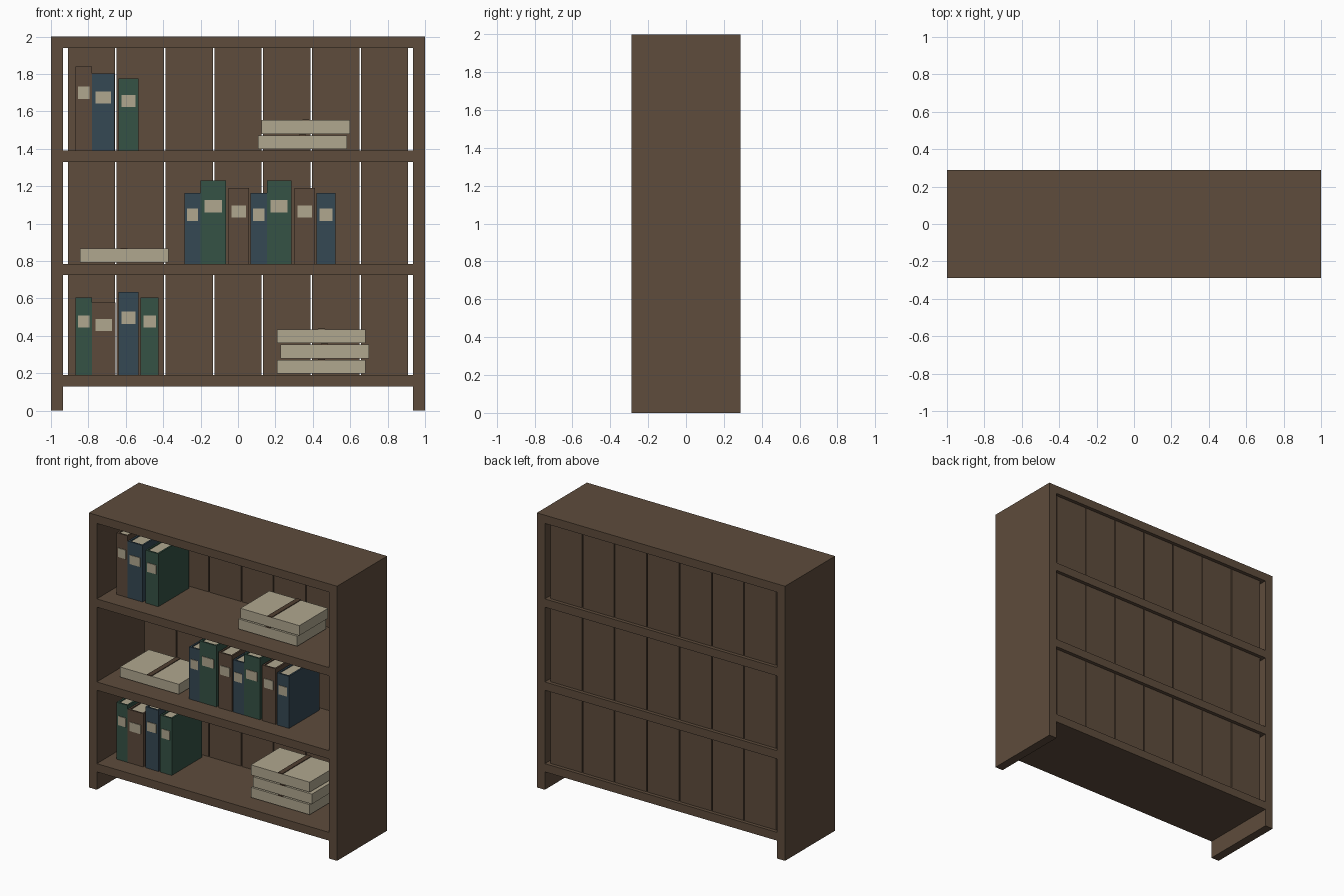
import bpy

cube = bpy.data.objects.get("Cube")
if cube:
    bpy.data.objects.remove(cube, do_unlink=True)


def material(name, srgb):
    """Flat colour from 0-255 values, converted to linear."""
    lin = [((c / 255 + 0.055) / 1.055) ** 2.4 for c in srgb]
    m = bpy.data.materials.new(name)
    m.use_nodes = True
    m.diffuse_color = (*lin, 1)
    bsdf = m.node_tree.nodes["Principled BSDF"]
    bsdf.inputs["Base Color"].default_value = (*lin, 1)
    bsdf.inputs["Roughness"].default_value = 0.9
    return m


wood = material("dark wood", (94, 76, 60))
brown = material("brown leather", (92, 74, 59))
blue = material("blue cloth", (53, 72, 84))
green = material("green cloth", (53, 82, 69))
paper = material("aged paper", (176, 167, 143))
strap_mat = material("strap brown", (80, 63, 48))


def box(name, x, y, z, mat):
    """Box from (low, high) ranges on each axis."""
    bpy.ops.mesh.primitive_cube_add(size=1)
    ob = bpy.context.object
    ob.name = name
    ob.location = [(a + b) / 2 for a, b in (x, y, z)]
    ob.scale = [b - a for a, b in (x, y, z)]
    bpy.ops.object.transform_apply(location=True, rotation=False, scale=True)
    ob.data.materials.append(mat)
    return ob


# Carcass
D = 0.288
INNER = 0.936
THICK = 0.06
shelf_tops = [0.19, 0.785, 1.39, 2.0]
for side, s in (("left", 1), ("right", -1)):
    box(f"{side}_side_panel", sorted((s, s * INNER)), (-D, D), (0, 2), wood)
for i, top in enumerate(shelf_tops):
    box("top_board" if top == 2 else f"shelf_{i + 1}",
        (-INNER, INNER), (-D, D), (top - THICK, top), wood)

# Back planks, with narrow gaps, in each bay
PITCH, PLANK = 0.261, 0.253
for bay in range(3):
    for i in range(7):
        cx = (i - 3) * PITCH
        box(f"back_plank_{bay + 1}_{i + 1}", (cx - PLANK / 2, cx + PLANK / 2),
            (0.225, 0.262), (shelf_tops[bay], shelf_tops[bay + 1] - THICK), wood)


# Upright books: spine, two boards, page block and spine label
def book(name, x0, x1, z, h, mat):
    front, back, t = -0.155, 0.195, 0.012
    box(name + "_spine", (x0, x1), (front, front + t), (z, z + h), mat)
    for part, a in (("right_board", x0), ("left_board", x1 - t)):
        box(f"{name}_{part}", (a, a + t), (front + t, back), (z, z + h), mat)
    box(name + "_pages", (x0 + t, x1 - t), (front + t, back - 0.01),
        (z + 0.01, z + h - 0.008), paper)
    cx, half, cz = (x0 + x1) / 2, (x1 - x0) * 0.35, z + h * 0.69
    box(name + "_label", (cx - half, cx + half), (front - 0.004, front),
        (cz - 0.033, cz + 0.033), paper)


rows = [
    (0, [(-0.87, -0.78, 0.415, green), (-0.78, -0.655, 0.388, brown),
         (-0.638, -0.533, 0.445, blue), (-0.52, -0.425, 0.415, green)]),
    (1, [(-0.285, -0.2, 0.38, blue), (-0.2, -0.065, 0.445, green),
         (-0.05, 0.06, 0.405, brown), (0.067, 0.155, 0.38, blue),
         (0.155, 0.285, 0.445, green), (0.303, 0.411, 0.405, brown),
         (0.421, 0.52, 0.38, blue)]),
    (2, [(-0.87, -0.78, 0.45, brown), (-0.78, -0.66, 0.412, blue),
         (-0.638, -0.533, 0.385, green)]),
]
for bay, books in rows:
    for i, (x0, x1, h, mat) in enumerate(books):
        book(f"book_{bay + 1}_{i + 1}", x0, x1, shelf_tops[bay], h, mat)


# Flat paper bundles, each with a strap over the top
def bundle_stack(name, bay, centres):
    for i, cx in enumerate(centres):
        z = shelf_tops[bay] + 0.008 + i * 0.082
        box(f"{name}_bundle_{i + 1}", (cx - 0.237, cx + 0.237),
            (-0.15, 0.182), (z, z + 0.073), paper)
        box(f"{name}_strap_{i + 1}", (cx - 0.018, cx + 0.018),
            (-0.152, 0.184), (z + 0.071, z + 0.078), strap_mat)


bundle_stack("lower", 0, [0.446, 0.463, 0.446])
bundle_stack("middle", 1, [-0.609])
bundle_stack("upper", 2, [0.345, 0.362])
